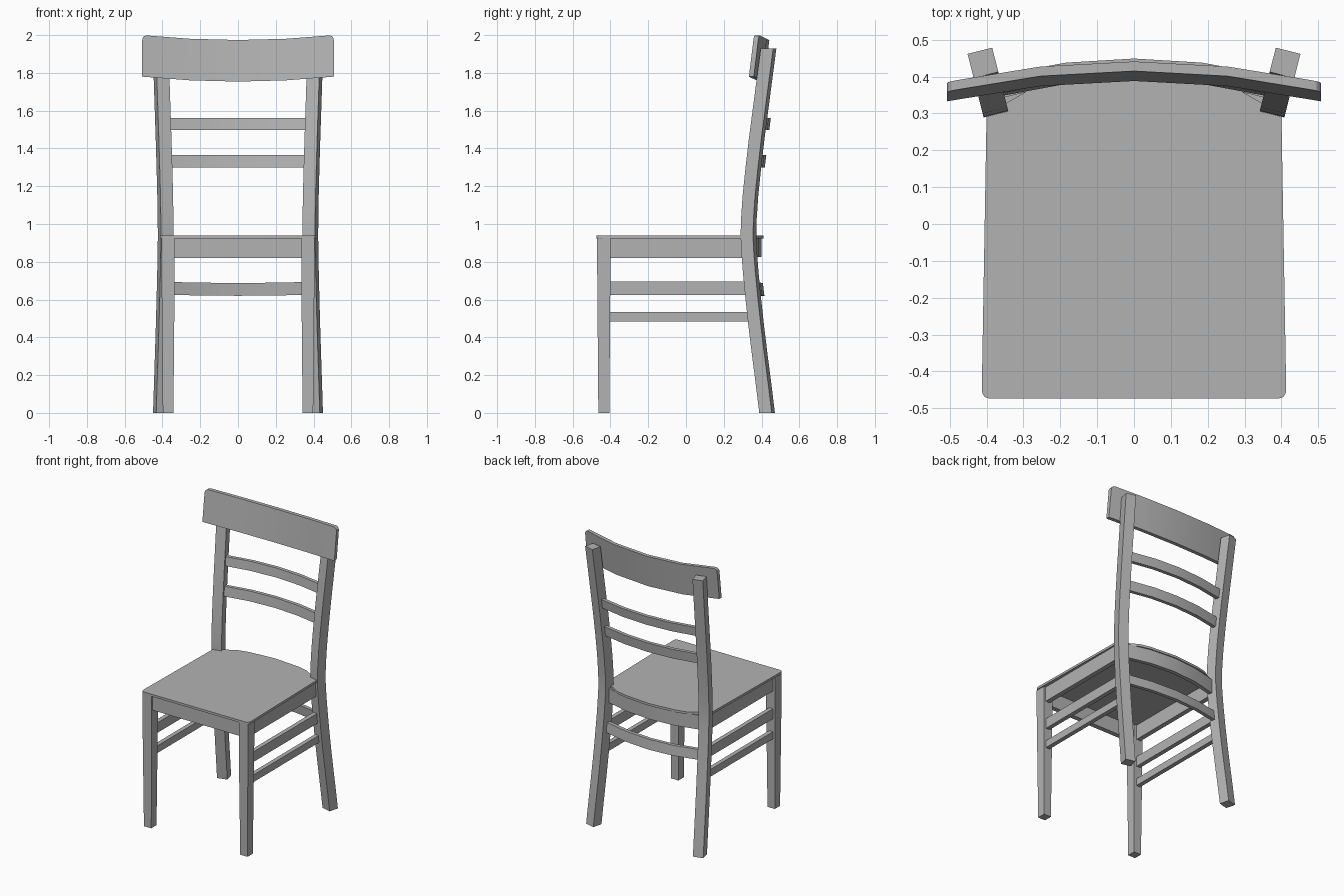
import bpy, bmesh, math
from mathutils import Vector

if "Cube" in bpy.data.objects:
    bpy.data.objects.remove(bpy.data.objects["Cube"])

# Mid-grey finish for every part
grey = bpy.data.materials.new("grey_finish")
grey.diffuse_color = (0.45, 0.45, 0.45, 1)
grey.use_nodes = True
grey.node_tree.nodes["Principled BSDF"].inputs["Base Color"].default_value = grey.diffuse_color


def finish(name, bm):
    bmesh.ops.recalc_face_normals(bm, faces=bm.faces)
    me = bpy.data.meshes.new(name)
    bm.to_mesh(me)
    bm.free()
    me.materials.append(grey)
    ob = bpy.data.objects.new(name, me)
    bpy.context.collection.objects.link(ob)
    return ob


def loft(name, rings, round_top=0):
    """Skin equal-sized rings of points and cap both ends."""
    bm = bmesh.new()
    vs = [[bm.verts.new(p) for p in r] for r in rings]
    k = len(rings[0])
    for a, b in zip(vs, vs[1:]):
        for i in range(k):
            bm.faces.new((a[i], a[(i + 1) % k], b[(i + 1) % k], b[i]))
    bm.faces.new(vs[0])
    bm.faces.new(vs[-1])
    if round_top:
        edges = [bm.edges.get((r[2], r[3])) for r in (vs[0], vs[-1])]
        bmesh.ops.bevel(bm, geom=edges, offset=round_top, segments=3,
                        profile=0.5, affect='EDGES')
    return finish(name, bm)


def rect(x0, x1, y0, y1, z):
    return [(x0, y0, z), (x1, y0, z), (x1, y1, z), (x0, y1, z)]


def box(name, x0, x1, y0, y1, z0, z1):
    return loft(name, [rect(x0, x1, y0, y1, z0), rect(x0, x1, y0, y1, z1)])


def curved_bar(name, half, z0, z1, back, sag, thick, lean=0.0, drop=0.0, round_top=0, n=4):
    """Faceted bar bowed backwards in plan; back = rear face y at the bottom centre."""
    rings = []
    for i in range(n + 1):
        t = 2 * i / n - 1
        y = back - sag * t * t
        d = drop * (1 - t * t)
        rings.append([(half * t, y - thick, z0 - d), (half * t, y, z0 - d),
                      (half * t, y + lean, z1 - d), (half * t, y + lean - thick, z1 - d)])
    return loft(name, rings, round_top)


# Seat: outline with rounded front corners and a bowed back edge
R = 0.022
side = [(0.413 - R + R * math.sin(a), -0.474 + R - R * math.cos(a))
        for a in (math.radians(d) for d in (0, 30, 60, 90))]
side += [(0.40, 0.30), (0.34, 0.332), (0.266, 0.375), (0.19, 0.393)]
outline = side + [(0, 0.409)] + [(-x, y) for x, y in reversed(side)]
loft("seat", [[(x, y, z) for x, y in outline] for z in (0.922, 0.938)])

# Back leg profile: (height, backward offset of the front edge)
PROFILE = [(0, .102), (.15, .083), (.3, .063), (.45, .044), (.6, .027), (.75, .012),
           (.88, .002), (.94, 0), (1.02, .002), (1.15, .011), (1.3, .027),
           (1.45, .045), (1.65, .072), (1.93, .110)]
ang = math.radians(14.25)
DEPTH, WIDTH = 0.068, 0.069

for s, label in ((-1, "left"), (1, "right")):
    # Back legs, turned to face the curve of the back
    back_dir = Vector((s * math.sin(ang), math.cos(ang), 0))
    out_dir = Vector((s * math.cos(ang), -math.sin(ang), 0))
    base = Vector((s * 0.341, 0.306, 0))
    rings = []
    for z, u in PROFILE:
        p = base + back_dir * u + Vector((0, 0, z))
        q = p + back_dir * DEPTH
        rings.append([p, p + out_dir * WIDTH, q + out_dir * WIDTH, q])
    loft("back_leg_" + label, rings)

    # Front legs, slightly tapered
    loft("front_leg_" + label, [rect(s * .342, s * .398, -.464, -.406, 0),
                                rect(s * .335, s * .405, -.470, -.400, .75),
                                rect(s * .335, s * .405, -.470, -.400, .923)])

    # Side apron and two side stretchers
    box("side_apron_" + label, s * .357, s * .390, -.41, .315, .82, .923)
    box("upper_stretcher_" + label, s * .357, s * .387, -.41, .345, .625, .695)
    box("lower_stretcher_" + label, s * .357, s * .387, -.41, .360, .485, .535)

# Front apron
box("front_apron", -.345, .345, -.458, -.425, .82, .923)

# Bowed rear parts
curved_bar("back_apron", .36, .825, .923, .401, .058, .028)
curved_bar("back_stretcher", .365, .625, .693, .415, .050, .025, lean=-.008, drop=.005)
curved_bar("lower_slat", .362, 1.298, 1.365, .417, .045, .025, lean=.008)
curved_bar("upper_slat", .37, 1.498, 1.56, .441, .045, .025, lean=.008)
curved_bar("top_rail", .507, 1.78, 2.0, .414, .055, .026, lean=.027, drop=.026, round_top=.025)

# Smooth the gentle curves, keep corners sharp
bpy.ops.object.select_all(action='SELECT')
bpy.context.view_layer.objects.active = bpy.context.scene.objects["seat"]
bpy.ops.object.shade_smooth_by_angle(angle=math.radians(20))
